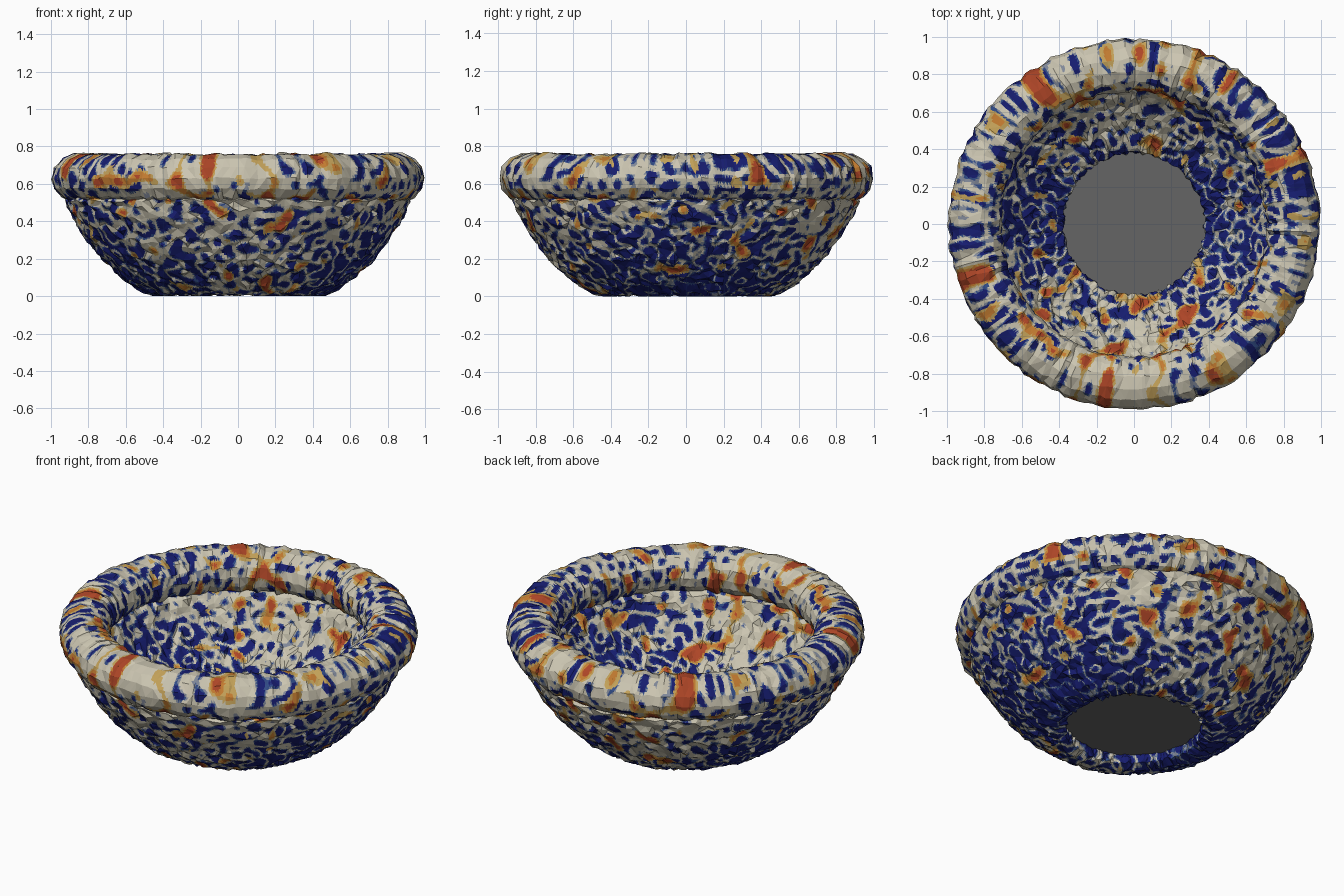
import bpy, bmesh, math, random
from mathutils import Vector, noise

random.seed(7)
cube = bpy.data.objects.get("Cube")
if cube:
    bpy.data.objects.remove(cube, do_unlink=True)


def material(name, rgb):
    mat = bpy.data.materials.new(name)
    mat.use_nodes = True
    mat.diffuse_color = (*rgb, 1)
    bsdf = mat.node_tree.nodes["Principled BSDF"]
    bsdf.inputs["Base Color"].default_value = (*rgb, 1)
    bsdf.inputs["Roughness"].default_value = 0.7
    return mat


# Glaze colours, from cold to warm
GLAZE = [material(n, c) for n, c in (
    ("deep_blue", (0.008, 0.012, 0.16)),
    ("mid_blue", (0.03, 0.07, 0.24)),
    ("grey_blue", (0.22, 0.25, 0.32)),
    ("cream", (0.60, 0.56, 0.44)),
    ("gold", (0.55, 0.36, 0.10)),
    ("orange", (0.55, 0.20, 0.03)),
    ("red", (0.42, 0.06, 0.02)))]


def glaze_index(p, cold):
    """Winding blue veins on cream, with warm spots where it is less cold."""
    vein = abs(noise.noise(p))
    warm = noise.noise(p * 0.7 + Vector((31, 17, 5))) - 0.25 * cold
    if warm > 0.24:
        return 4 + min(2, int((warm - 0.24) / 0.09))
    blue = vein - 0.30 + 0.25 * cold
    return 3 - min(3, max(0, int((blue + 0.05) / 0.05)))


def coldness(co):
    side = co.x ** 2 / (co.x ** 2 + co.y ** 2 + 1e-6)
    return 0.65 * side + 0.75 * max(0, 1 - co.z / 0.5) - 0.1


def shell_paint(co):
    return glaze_index(co * 14, coldness(co))


def rim_paint(co):
    # Streaks that run around the tube of the rim
    angle = math.atan2(co.y, co.x)
    tube = math.atan2(co.z - RIM_Z, math.hypot(co.x, co.y) - RIM_R)
    p = Vector((math.cos(angle) * 13, math.sin(angle) * 13, math.sin(tube) * 1.6 + math.cos(tube)))
    return glaze_index(p, coldness(co))


def resample(points, step):
    """Even points along a closed profile."""
    out = []
    for a, b in zip(points, points[1:] + points[:1]):
        a, b = Vector(a), Vector(b)
        n = max(1, round((b - a).length / step))
        out += [a.lerp(b, i / n) for i in range(n)]
    return out


def rough_ring(name, profile, segs, rough, ridge, paint, cuts):
    """Revolve a closed profile into a chipped, flat-faceted ring."""
    bm = bmesh.new()
    count = len(profile)
    centre = sum(profile, Vector((0, 0))) / count
    step = math.tau / segs
    rings = []
    for s in range(segs):
        swell = 1 + random.uniform(-ridge, ridge)
        ring = []
        for p in profile:
            q = centre + (p - centre) * swell
            q += Vector((random.uniform(-rough, rough), random.uniform(-rough, rough)))
            a = step * (s + random.uniform(-0.33, 0.33))
            r = min(q.x, 1)
            ring.append(bm.verts.new((r * math.cos(a), r * math.sin(a), max(0, q.y))))
        rings.append(ring)
    for s in range(segs):
        a, b = rings[s], rings[(s + 1) % segs]
        for i in range(count):
            j = (i + 1) % count
            bm.faces.new((a[i], b[i], b[j], a[j]))
    bmesh.ops.triangulate(bm, faces=bm.faces[:], quad_method='SHORT_EDGE')
    # Finer faces inside each flat facet carry the glaze pattern
    bmesh.ops.subdivide_edges(bm, edges=bm.edges[:], cuts=cuts, use_grid_fill=True)
    bmesh.ops.recalc_face_normals(bm, faces=bm.faces[:])
    for f in bm.faces:
        f.material_index = paint(f.calc_center_median())
    mesh = bpy.data.meshes.new(name)
    bm.to_mesh(mesh)
    bm.free()
    for mat in GLAZE:
        mesh.materials.append(mat)
    obj = bpy.data.objects.new(name, mesh)
    bpy.context.collection.objects.link(obj)
    return obj


# Bowl wall, open at the base
wall = [(0.38, 0.02), (0.43, 0.0), (0.50, 0.02), (0.60, 0.08), (0.73, 0.20),
        (0.82, 0.32), (0.88, 0.42), (0.92, 0.51), (0.85, 0.58), (0.76, 0.50),
        (0.71, 0.40), (0.63, 0.30), (0.51, 0.20), (0.38, 0.13)]
rough_ring("bowl_wall", resample(wall, 0.038), 130, 0.011, 0.0, shell_paint, 2)

# Thick rolled rim
RIM_R, RIM_Z = 0.85, 0.63
rim = [Vector((RIM_R + 0.142 * math.cos(t), RIM_Z + 0.13 * math.sin(t)))
       for t in (math.tau * i / 14 for i in range(14))]
rough_ring("rim", rim, 160, 0.006, 0.06, rim_paint, 2)

# Plain disc closing the base
bpy.ops.mesh.primitive_cylinder_add(vertices=64, radius=0.39, depth=0.012, location=(0, 0, 0.08))
disc = bpy.context.object
disc.name = "base_disc"
disc.data.materials.append(material("dark_grey", (0.13, 0.13, 0.13)))
